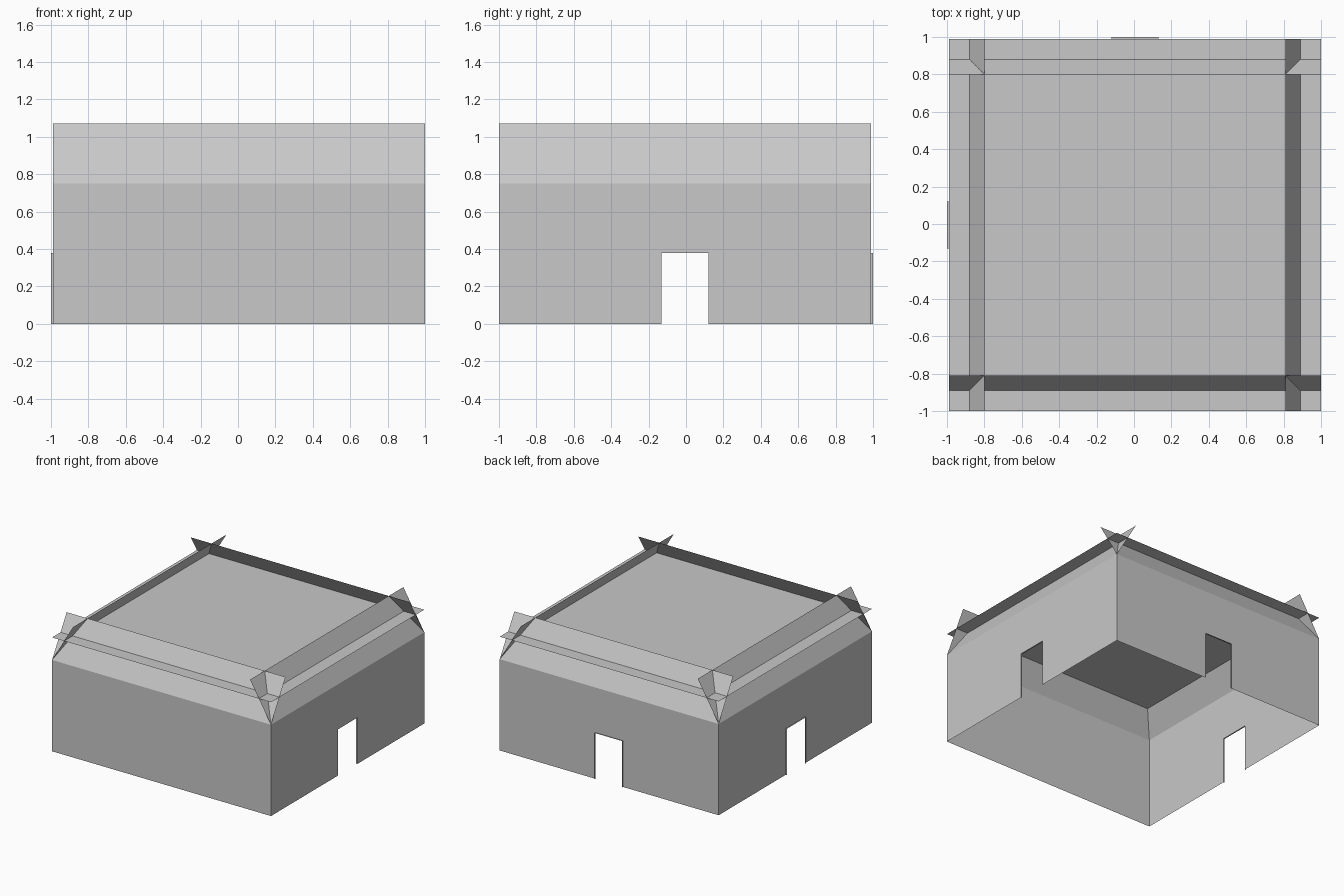
import bpy, math
from mathutils import Matrix, Vector

cube = bpy.data.objects.get("Cube")
if cube:
    bpy.data.objects.remove(cube, do_unlink=True)

HALF = 0.995            # half width of the building
EAVE = 0.75             # top of the upright walls
DECK = 0.935            # flat roof height
RIDGE_IN, RIDGE = 0.805, 1.07   # top edge of the leaning panels
DOOR_HALF, DOOR_TOP = 0.125, 0.38
REVEAL = 0.01
CENTRE = Vector((0.005, -0.005, 0))

grey = bpy.data.materials.new("plain_grey")
grey.use_nodes = True
colour = (0.58, 0.58, 0.58, 1)
grey.diffuse_color = colour
grey.node_tree.nodes["Principled BSDF"].inputs["Base Color"].default_value = colour


def sheet(name, faces, turn=0):
    """Make flat faces, turned by quarter turns about the building centre."""
    place = Matrix.Translation(CENTRE) @ Matrix.Rotation(turn * math.pi / 2, 4, 'Z')
    verts, polys = [], []
    for face in faces:
        polys.append(range(len(verts), len(verts) + len(face)))
        verts += [place @ Vector(p) for p in face]
    mesh = bpy.data.meshes.new(name)
    mesh.from_pydata(verts, [], [list(p) for p in polys])
    mesh.materials.append(grey)
    obj = bpy.data.objects.new(name, mesh)
    bpy.context.collection.objects.link(obj)
    return obj


doorway = [(DOOR_HALF, 0), (DOOR_HALF, DOOR_TOP), (-DOOR_HALF, DOOR_TOP), (-DOOR_HALF, 0)]

for turn, side in enumerate(("front", "left", "back", "right")):
    # Upright wall, notched by a doorway on every side but the front
    outline = [(-HALF, EAVE), (-HALF, 0), (HALF, 0), (HALF, EAVE)]
    if side != "front":
        outline[2:2] = doorway[::-1]
    sheet(side + "_wall", [[(x, -HALF, z) for x, z in outline]], turn)

    # Leaning parapet panel, running the full width so corners cross
    sheet(side + "_parapet", [[(-HALF, -HALF, EAVE), (HALF, -HALF, EAVE),
                               (HALF, -RIDGE_IN, RIDGE), (-HALF, -RIDGE_IN, RIDGE)]], turn)

    # Thin door lining: two jambs and a lintel
    if side != "front":
        edge = -HALF + REVEAL if side == "left" else -HALF - REVEAL
        lining = [[(a[0], -HALF, a[1]), (b[0], -HALF, b[1]),
                   (b[0], edge, b[1]), (a[0], edge, a[1])]
                  for a, b in zip(doorway, doorway[1:])]
        sheet(side + "_door_lining", lining, turn)

# Flat roof passing through the parapet panels
sheet("roof_deck", [[(-HALF, -HALF, DECK), (HALF, -HALF, DECK),
                     (HALF, HALF, DECK), (-HALF, HALF, DECK)]])
